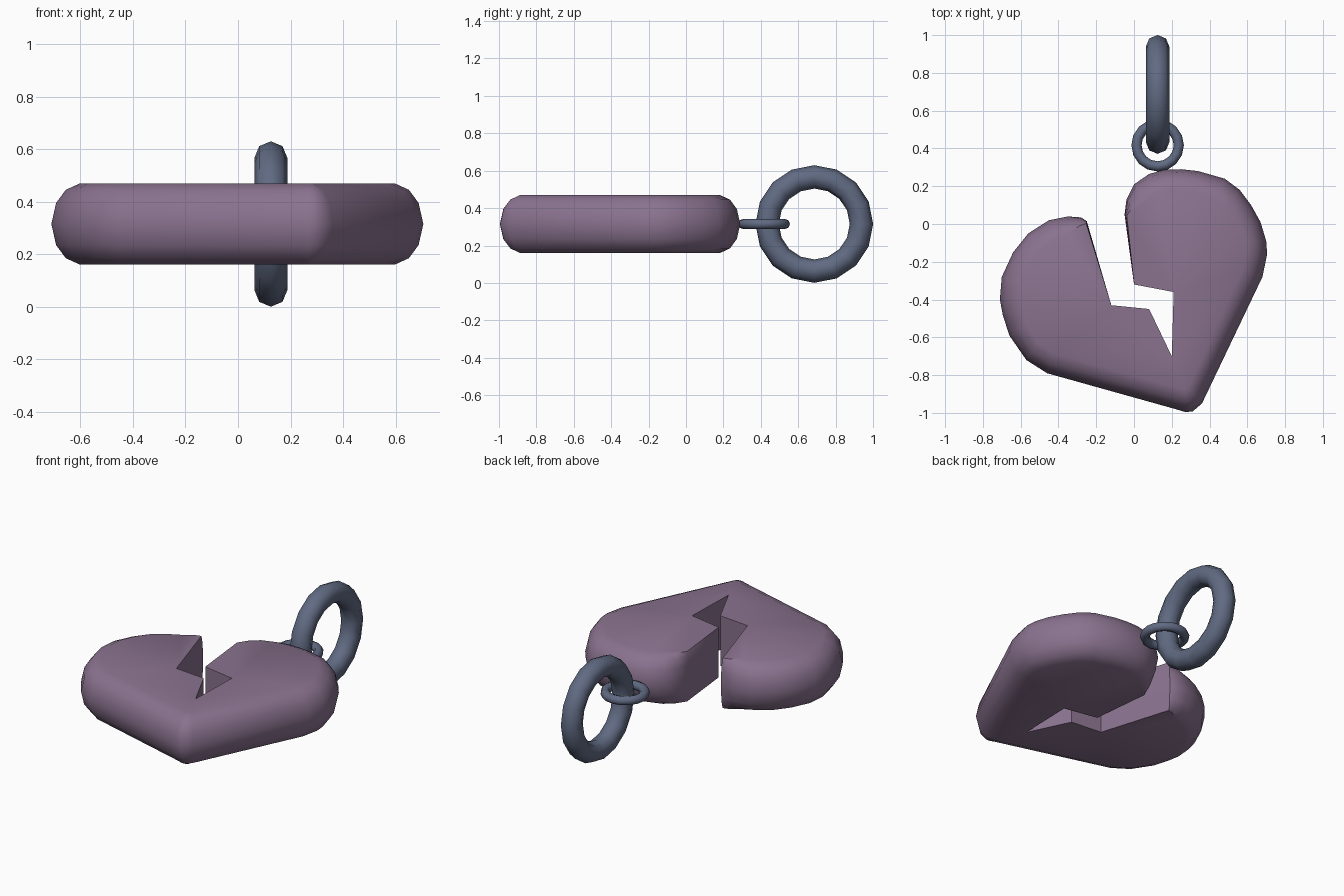
import bpy, bmesh, math
from mathutils import Vector

if "Cube" in bpy.data.objects:
    bpy.data.objects.remove(bpy.data.objects["Cube"])

MID = 0.315  # height of the shared middle plane


def material(name, rgb):
    m = bpy.data.materials.new(name)
    m.diffuse_color = (*rgb, 1)
    m.use_nodes = True
    m.node_tree.nodes["Principled BSDF"].inputs["Base Color"].default_value = m.diffuse_color
    return m


mauve = material("dusty mauve", (0.255, 0.17, 0.275))
steel = material("blue grey metal", (0.118, 0.145, 0.225))


def smooth(ob, angle):
    bpy.ops.object.select_all(action='DESELECT')
    ob.select_set(True)
    bpy.context.view_layer.objects.active = ob
    bpy.ops.object.shade_smooth_by_angle(angle=math.radians(angle))


# Outline sections: (centre the rounded edge leans to, [(x, y, rounding)])
sections = [
    ((0.29, -0.12), [(-0.05, 0.05, .12), (-0.04, 0.13, .45), (0.0, 0.21, .75), (0.08, 0.265, .95),
                     (0.16, 0.287, 1), (0.25, 0.29, 1), (0.34, 0.28, 1), (0.48, 0.24, 1),
                     (0.56, 0.18, 1), (0.62, 0.10, 1), (0.67, 0.01, 1), (0.70, -0.09, 1),
                     (0.705, -0.16, 1), (0.68, -0.28, 1)]),
    ((0.27, -0.85), [(0.36, -0.95, 1), (0.31, -0.993, 1), (0.27, -0.995, 1), (0.22, -0.98, 1)]),
    ((-0.34, -0.37), [(-0.46, -0.79, 1), (-0.57, -0.72, 1), (-0.66, -0.59, 1), (-0.695, -0.48, 1),
                      (-0.71, -0.40, 1), (-0.70, -0.28, 1), (-0.64, -0.15, 1), (-0.56, -0.05, 1),
                      (-0.45, 0.02, 1), (-0.35, 0.04, .8), (-0.28, 0.035, .4), (-0.25, 0.015, .12)]),
    ((0, 0), [(-0.12, -0.43, 0), (0.08, -0.45, 0), (0.20, -0.70, 0), (0.21, -0.36, 0), (0.0, -0.32, 0)]),
]
# Edge profile: inset, height from the middle plane
half = [(0.11, 0.155), (0.055, 0.13), (0.018, 0.08)]
profile = [(i, -h) for i, h in half] + [(0, 0)] + half[::-1]

# Broken heart, lofted through inset copies of the outline
bm = bmesh.new()
rings = []
for inset, h in profile:
    ring = []
    for centre, pts in sections:
        for x, y, w in pts:
            p = Vector((x, y))
            p += (Vector(centre) - p).normalized() * inset * w
            ring.append(bm.verts.new((p.x, p.y, MID + h)))
    rings.append(ring)
for a, b in zip(rings, rings[1:]):
    for i in range(len(a)):
        j = (i + 1) % len(a)
        bm.faces.new((a[i], a[j], b[j], b[i]))
caps = [bm.faces.new(rings[0]), bm.faces.new(rings[-1])]
bmesh.ops.triangulate(bm, faces=caps)
bmesh.ops.recalc_face_normals(bm, faces=bm.faces)
me = bpy.data.meshes.new("broken_heart")
bm.to_mesh(me)
bm.free()
me.materials.append(mauve)
heart = bpy.data.objects.new("broken_heart", me)
bpy.context.collection.objects.link(heart)
smooth(heart, 40)


# Rings
def ring(name, y, major, minor, rot):
    bpy.ops.mesh.primitive_torus_add(location=(0.125, y, MID), rotation=rot, major_radius=major,
                                     minor_radius=minor, major_segments=16, minor_segments=8)
    ob = bpy.context.object
    ob.name = name
    ob.data.materials.append(steel)
    smooth(ob, 60)


ring("small_link", 0.417, 0.112, 0.027, (0, 0, 0))
ring("key_ring", 0.686, 0.252, 0.0625, (0, math.pi / 2, 0))
